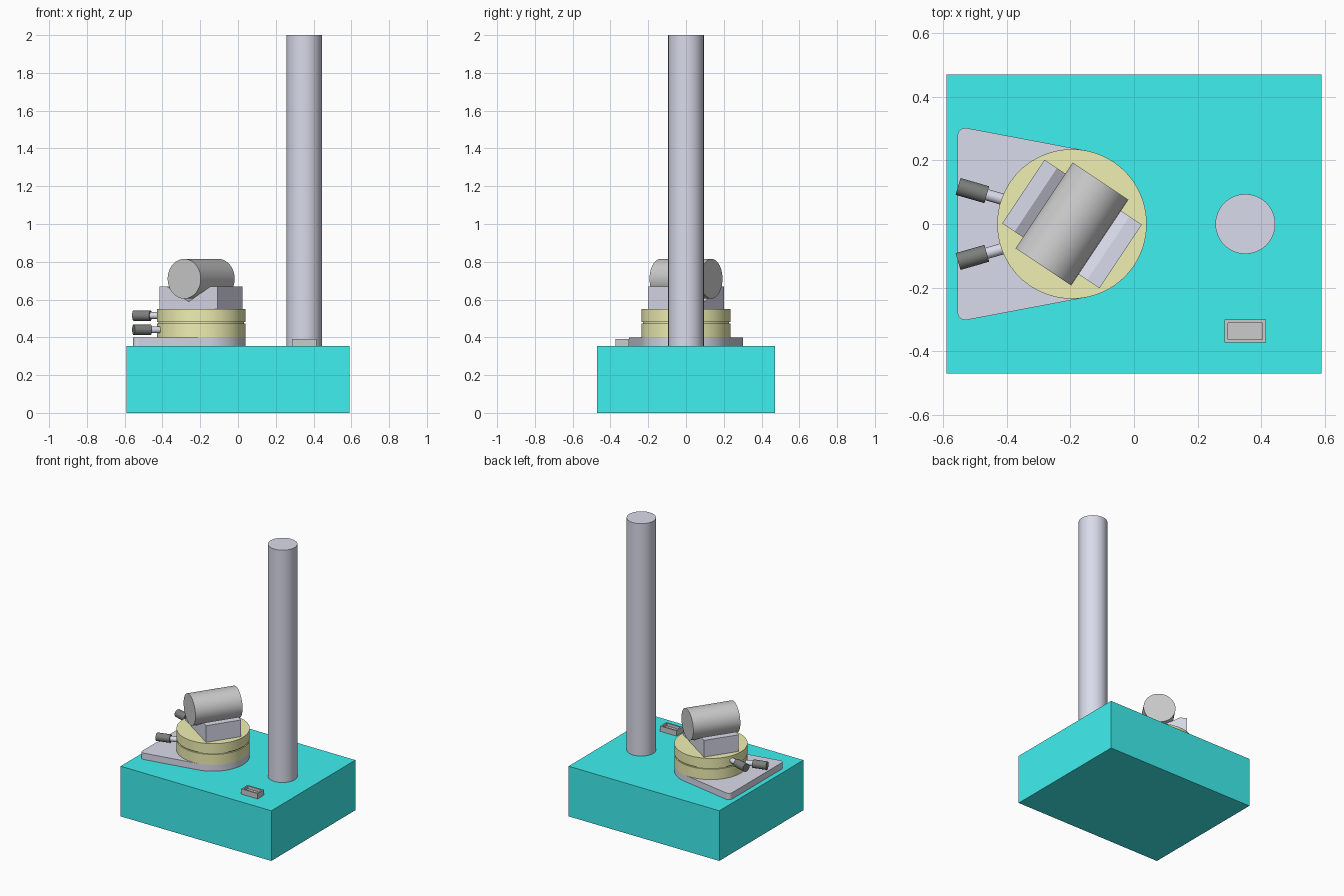
import bpy, bmesh
from math import radians, sin, cos, tan, pi
from mathutils import Matrix, Vector

if "Cube" in bpy.data.objects:
    bpy.data.objects.remove(bpy.data.objects["Cube"])


def material(name, rgb):
    m = bpy.data.materials.new(name)
    m.diffuse_color = (*rgb, 1)
    m.use_nodes = True
    m.node_tree.nodes["Principled BSDF"].inputs["Base Color"].default_value = m.diffuse_color
    return m


CYAN = material("cyan", (0.05, 0.87, 0.87))
STEEL = material("lavender_steel", (0.70, 0.71, 0.83))
YELLOW = material("yellow", (0.87, 0.87, 0.45))
SILVER = material("silver", (0.85, 0.85, 0.86))
BLACK = material("black", (0.2, 0.21, 0.2))
GREY = material("switch_grey", (0.69, 0.69, 0.69))


def finish(name, bm, mat, matrix=Matrix(), smooth=False):
    bmesh.ops.recalc_face_normals(bm, faces=bm.faces)
    me = bpy.data.meshes.new(name)
    bm.to_mesh(me)
    bm.free()
    ob = bpy.data.objects.new(name, me)
    bpy.context.collection.objects.link(ob)
    ob.matrix_world = matrix
    me.materials.append(mat)
    if smooth:
        bpy.ops.object.select_all(action='DESELECT')
        ob.select_set(True)
        bpy.context.view_layer.objects.active = ob
        bpy.ops.object.shade_smooth_by_angle(angle=radians(30))
    return ob


def box_bm(size, centre):
    bm = bmesh.new()
    bmesh.ops.create_cube(bm, size=1, matrix=Matrix.Translation(centre) @ Matrix.Diagonal((*size, 1)))
    return bm


def rod(name, p0, p1, r, mat, segments=64):
    """Capped cylinder running from p0 to p1."""
    p0, p1 = Vector(p0), Vector(p1)
    bm = bmesh.new()
    bmesh.ops.create_cone(bm, cap_ends=True, segments=segments, radius1=r, radius2=r, depth=(p1 - p0).length)
    rot = (p1 - p0).to_track_quat('Z', 'Y').to_matrix().to_4x4()
    return finish(name, bm, mat, Matrix.Translation((p0 + p1) / 2) @ rot, True)


BASE_TOP = 0.355
CX, R = -0.195, 0.235          # turntable centre and radius

# Base block and column
finish("base_block", box_bm((1.18, 0.94, BASE_TOP), (0, 0, BASE_TOP / 2)), CYAN)
rod("column", (0.35, 0, BASE_TOP), (0.35, 0, 2), 0.094, STEEL, 96)

# Mounting plate: hull of the turntable circle and two small corner circles
bm = bmesh.new()
for x, y, r, n in ((CX, 0, R, 96), (-0.53, 0.277, 0.025, 32), (-0.53, -0.277, 0.025, 32)):
    for i in range(n):
        a = 2 * pi * i / n
        for z in (BASE_TOP, 0.40):
            bm.verts.new((x + r * cos(a), y + r * sin(a), z))
hull = bmesh.ops.convex_hull(bm, input=bm.verts[:])
loose = [v for v in bm.verts if not v.link_faces]
bmesh.ops.delete(bm, geom=loose, context='VERTS')
bmesh.ops.dissolve_limit(bm, angle_limit=radians(0.5), verts=bm.verts[:], edges=bm.edges[:])
finish("mounting_plate", bm, STEEL, smooth=True)

# Two-stage turntable with a narrow groove between the discs
rod("lower_disc", (CX, 0, 0.40), (CX, 0, 0.474), R, YELLOW, 96)
rod("disc_groove", (CX, 0, 0.474), (CX, 0, 0.482), R - 0.008, YELLOW, 96)
rod("upper_disc", (CX, 0, 0.482), (CX, 0, 0.55), R, YELLOW, 96)

# V-block: profile in x/z, extruded along y, then turned on the table
turn = Matrix.Translation((CX, 0, 0)) @ Matrix.Rotation(radians(-33.7), 4, 'Z')
hw, hl, ztop, vhalf = 0.184, 0.12, 0.668, 0.137
profile = [(-hw, 0.55), (hw, 0.55), (hw, ztop), (vhalf, ztop), (0, 0.589), (-vhalf, ztop), (-hw, ztop)]
bm = bmesh.new()
face = bm.faces.new([bm.verts.new((x, -hl, z)) for x, z in profile])
ext = bmesh.ops.extrude_face_region(bm, geom=[face])
bmesh.ops.translate(bm, vec=(0, 2 * hl, 0), verts=[g for g in ext["geom"] if isinstance(g, bmesh.types.BMVert)])
finish("v_block", bm, STEEL, turn)

# Cylinder resting in the V
rod("test_cylinder", turn @ Vector((0, -0.162, 0.71)), turn @ Vector((0, 0.162, 0.71)), 0.105, SILVER, 96)

# Adjusting knobs, one per turntable stage
for label, side, z in (("upper", 1, 0.515), ("lower", -1, 0.44)):
    d = Vector((-cos(radians(16)), side * sin(radians(16)), 0))
    c = Vector((-0.508, side * 0.105, z))
    rod(label + "_knob", c - d * 0.047, c + d * 0.047, 0.0275, BLACK, 48)
    rod(label + "_knob_shaft", c - d * 0.15, c - d * 0.045, 0.018, STEEL, 32)

# Switch housing with a recessed top
bm = box_bm((0.13, 0.072, 0.037), (0.35, -0.337, BASE_TOP + 0.0185))
top = max(bm.faces, key=lambda f: f.calc_center_median().z)
bmesh.ops.inset_region(bm, faces=[top], thickness=0.015)
ext = bmesh.ops.extrude_discrete_faces(bm, faces=[top])
bmesh.ops.translate(bm, vec=(0, 0, -0.02), verts=ext["faces"][0].verts[:])
finish("switch_housing", bm, GREY)
